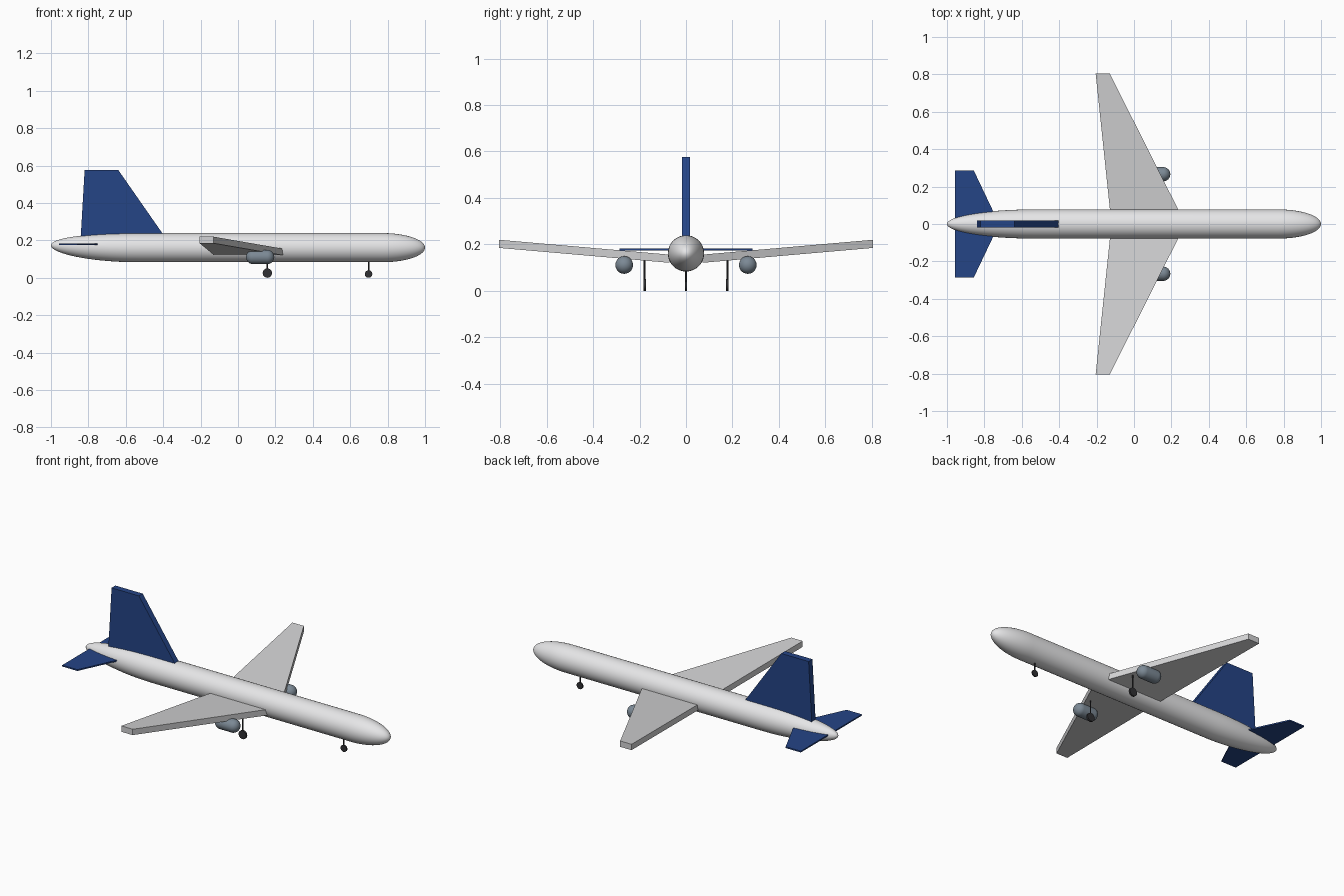
import bpy, bmesh
from math import pi, sin, cos, sqrt, radians
from mathutils import Vector, Matrix

cube = bpy.data.objects.get("Cube")
if cube:
    bpy.data.objects.remove(cube, do_unlink=True)


def material(name, rgb):
    m = bpy.data.materials.new(name)
    m.use_nodes = True
    m.diffuse_color = (*rgb, 1)
    bsdf = m.node_tree.nodes["Principled BSDF"]
    bsdf.inputs["Base Color"].default_value = (*rgb, 1)
    bsdf.inputs["Roughness"].default_value = 0.6
    return m


WHITE = material("body_white", (0.8, 0.8, 0.81))
GREY = material("wing_grey", (0.65, 0.65, 0.66))
BLUE = material("tail_blue", (0.018, 0.058, 0.24))
STEEL = material("engine_steel", (0.2, 0.25, 0.3))
DARK = material("gear_dark", (0.03, 0.03, 0.033))


def finish(name, bm, mat, smooth=False):
    bmesh.ops.recalc_face_normals(bm, faces=bm.faces)
    mesh = bpy.data.meshes.new(name)
    bm.to_mesh(mesh)
    bm.free()
    mesh.materials.append(mat)
    ob = bpy.data.objects.new(name, mesh)
    bpy.context.collection.objects.link(ob)
    if smooth:
        bpy.ops.object.select_all(action='DESELECT')
        bpy.context.view_layer.objects.active = ob
        ob.select_set(True)
        bpy.ops.object.shade_smooth_by_angle(angle=radians(40))
    return ob


def rounded_tube(name, mat, x0, x1, tail, nose, r, y, z, rise=0.0, n=40, steps=12):
    """Round body along x with elliptical ends; rise lifts the tail tip."""
    prof = [(x0 + tail * (1 - cos(i / steps * pi / 2)), sin(i / steps * pi / 2)) for i in range(steps + 1)]
    prof += [(x1 - nose * (1 - cos(i / steps * pi / 2)), sin(i / steps * pi / 2)) for i in range(steps, -1, -1)]
    bm = bmesh.new()
    rings = []
    for x, k in prof:
        t = max(0.0, (x0 + tail - x) / tail)
        cz = z + rise * t * t
        if k < 1e-6:
            rings.append([bm.verts.new((x, y, cz))] * n)
        else:
            rings.append([bm.verts.new((x, y + r * k * cos(a * 2 * pi / n), cz + r * k * sin(a * 2 * pi / n)))
                          for a in range(n)])
    for p, q in zip(rings, rings[1:]):
        for i in range(n):
            j = (i + 1) % n
            bm.faces.new(list(dict.fromkeys((p[i], p[j], q[j], q[i]))))
    return finish(name, bm, mat, True)


def panel(name, mat, root, tip, thick):
    """Tapered plate between a root edge and a tip edge, extruded by a vector."""
    bm = bmesh.new()
    pts = [Vector(p) for p in (*root, *reversed(tip))]
    h = Vector(thick) / 2
    low = [bm.verts.new(p - h) for p in pts]
    top = [bm.verts.new(p + h) for p in pts]
    bm.faces.new(low)
    bm.faces.new(top)
    for i in range(4):
        j = (i + 1) % 4
        bm.faces.new((low[i], low[j], top[j], top[i]))
    return finish(name, bm, mat)


def cylinder(name, mat, r, depth, loc, along_y=False, n=24):
    bm = bmesh.new()
    m = Matrix.Translation(loc)
    if along_y:
        m = m @ Matrix.Rotation(pi / 2, 4, 'X')
    bmesh.ops.create_cone(bm, cap_ends=True, segments=n, radius1=r, radius2=r, depth=depth, matrix=m)
    return finish(name, bm, mat, True)


def landing_gear(name, x, y, r, width, top):
    cylinder(name + "_wheel", DARK, r, width, (x, y, r), True)
    cylinder(name + "_strut", DARK, 0.004, top - r, (x, y, (top + r) / 2), n=12)


# Fuselage and fin
rounded_tube("fuselage", WHITE, -1, 1, 0.47, 0.23, 0.078, 0, 0.161, rise=0.012, n=48, steps=18)
panel("tail_fin", BLUE, [(-0.842, 0, 0.2), (-0.378, 0, 0.2)],
      [(-0.82, 0, 0.576), (-0.64, 0, 0.576)], (0, 0.036, 0))

# Paired parts
for side, s in (("left", 1), ("right", -1)):
    panel(side + "_wing", GREY, [(-0.128, s * 0.07, 0.138), (0.24, s * 0.07, 0.138)],
          [(-0.205, s * 0.805, 0.202), (-0.13, s * 0.805, 0.202)], (0, 0, 0.035))
    panel(side + "_tailplane", BLUE, [(-0.957, s * 0.02, 0.178), (-0.73, s * 0.02, 0.178)],
          [(-0.957, s * 0.287, 0.178), (-0.857, s * 0.287, 0.178)], (0, 0, 0.008))
    rounded_tube(side + "_engine", STEEL, 0.043, 0.194, 0.037, 0.037, 0.038, s * 0.266, 0.111, n=32)
    landing_gear(side + "_main_gear", 0.157, s * 0.178, 0.025, 0.011, 0.14)

# Nose gear
landing_gear("nose_gear", 0.698, 0, 0.02, 0.008, 0.1)
